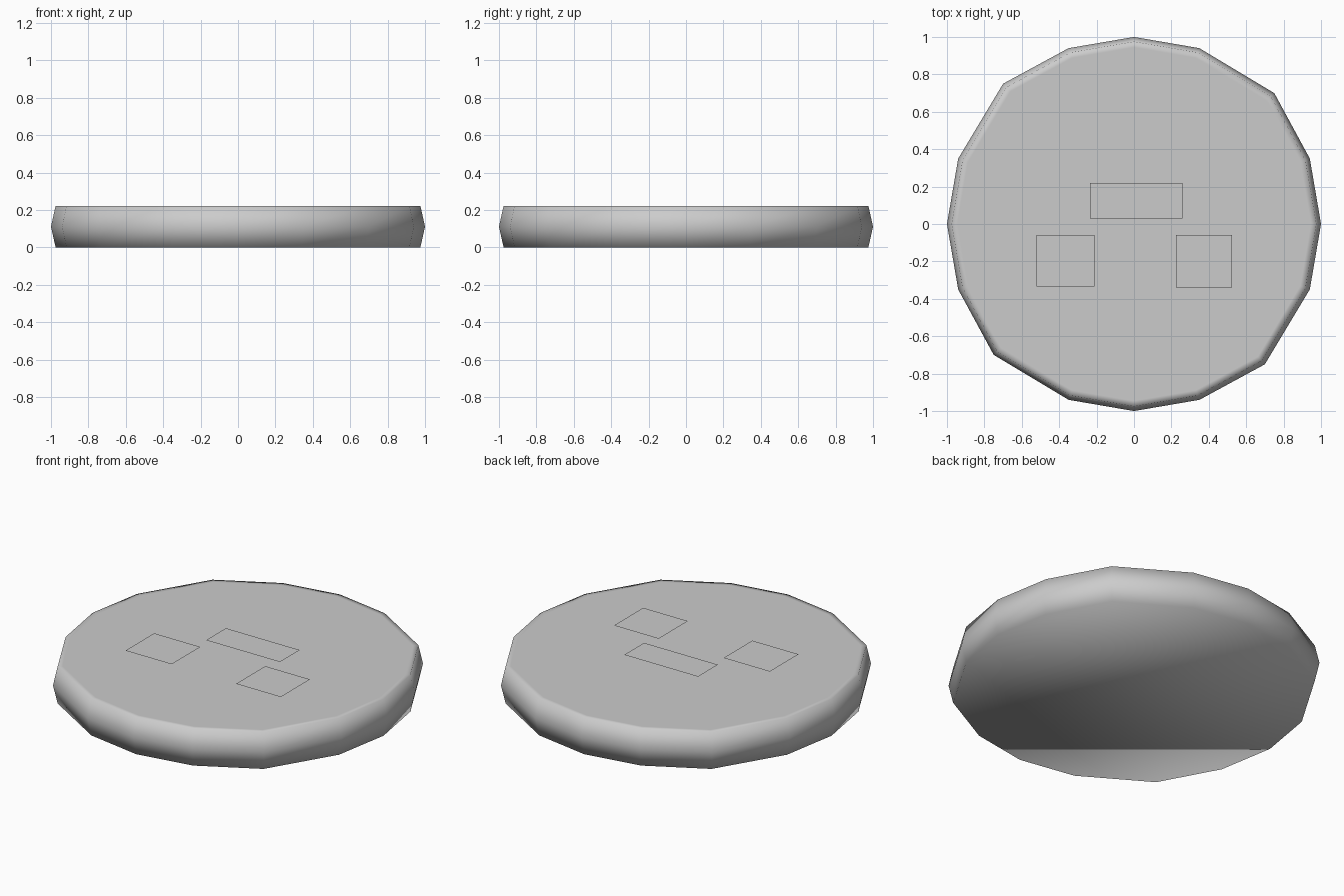
import bpy
import bmesh
import math
from mathutils import Matrix

cube = bpy.data.objects.get("Cube")
if cube:
    bpy.data.objects.remove(cube, do_unlink=True)

grey = bpy.data.materials.new("plain_grey")
grey.use_nodes = True
colour = (0.6, 0.6, 0.6, 1)
grey.diffuse_color = colour
grey.node_tree.nodes["Principled BSDF"].inputs["Base Color"].default_value = colour

TOP = 0.223


def finish(name, bm, smooth=False):
    mesh = bpy.data.meshes.new(name)
    bm.to_mesh(mesh)
    bm.free()
    mesh.materials.append(grey)
    for p in mesh.polygons:
        p.use_smooth = smooth
    obj = bpy.data.objects.new(name, mesh)
    bpy.context.collection.objects.link(obj)
    return obj


# Slightly uneven sixteen-sided outline: one quarter, repeated by rotation
quarter = [(1, 0), (0.94, 0.35), (0.75, 0.70), (0.35, 0.94)]
outline = []
for k in range(4):
    for x, y in quarter:
        for _ in range(k):
            x, y = -y, x
        outline.append((x, y))

# Disc: stacked rings with a bulged rim, smooth underside and a flat top
bm = bmesh.new()
rings = [[bm.verts.new((x * s, y * s, z)) for x, y in outline]
         for s, z in [(0.975, 0), (1, TOP / 2), (0.975, TOP), (0.945, TOP)]]
n = len(outline)
for low, high in zip(rings, rings[1:]):
    for i in range(n):
        j = (i + 1) % n
        bm.faces.new((low[i], low[j], high[j], high[i]))
bm.faces.new(rings[0][::-1])
bm.faces.new(rings[-1])
finish("disc", bm, smooth=True)

# Flat octagonal spots lying on the top
spots = [(-0.62, 0.40, 0.115), (-0.32, 0.51, 0.035), (-0.18, 0.80, 0.083),
         (0.31, 0.74, 0.04), (0.03, 0.39, 0.053), (-0.42, 0.13, 0.04),
         (-0.63, -0.09, 0.083), (0.45, 0.31, 0.083), (0.03, -0.12, 0.067),
         (-0.16, -0.44, 0.053), (-0.31, -0.75, 0.04), (0.10, -0.41, 0.04),
         (0.02, -0.80, 0.087), (0.79, 0.02, 0.08), (0.56, -0.60, 0.08),
         (0.745, -0.43, 0.04)]
bm = bmesh.new()
for x, y, r in spots:
    bmesh.ops.create_circle(bm, cap_ends=True, segments=8, radius=r,
                            matrix=Matrix.Translation((x, y, TOP + 0.0005)))
finish("top_spots", bm)


# Rectangular sheets just above the top
def sheet(name, x0, x1, y0, y1):
    bm = bmesh.new()
    z = TOP + 0.021
    bm.faces.new([bm.verts.new(p) for p in
                  ((x0, y0, z), (x1, y0, z), (x1, y1, z), (x0, y1, z))])
    finish(name, bm)


sheet("right_square_sheet", -0.52, -0.21, -0.335, -0.06)
sheet("left_square_sheet", 0.225, 0.525, -0.34, -0.06)
sheet("long_sheet", -0.235, 0.26, 0.03, 0.22)
